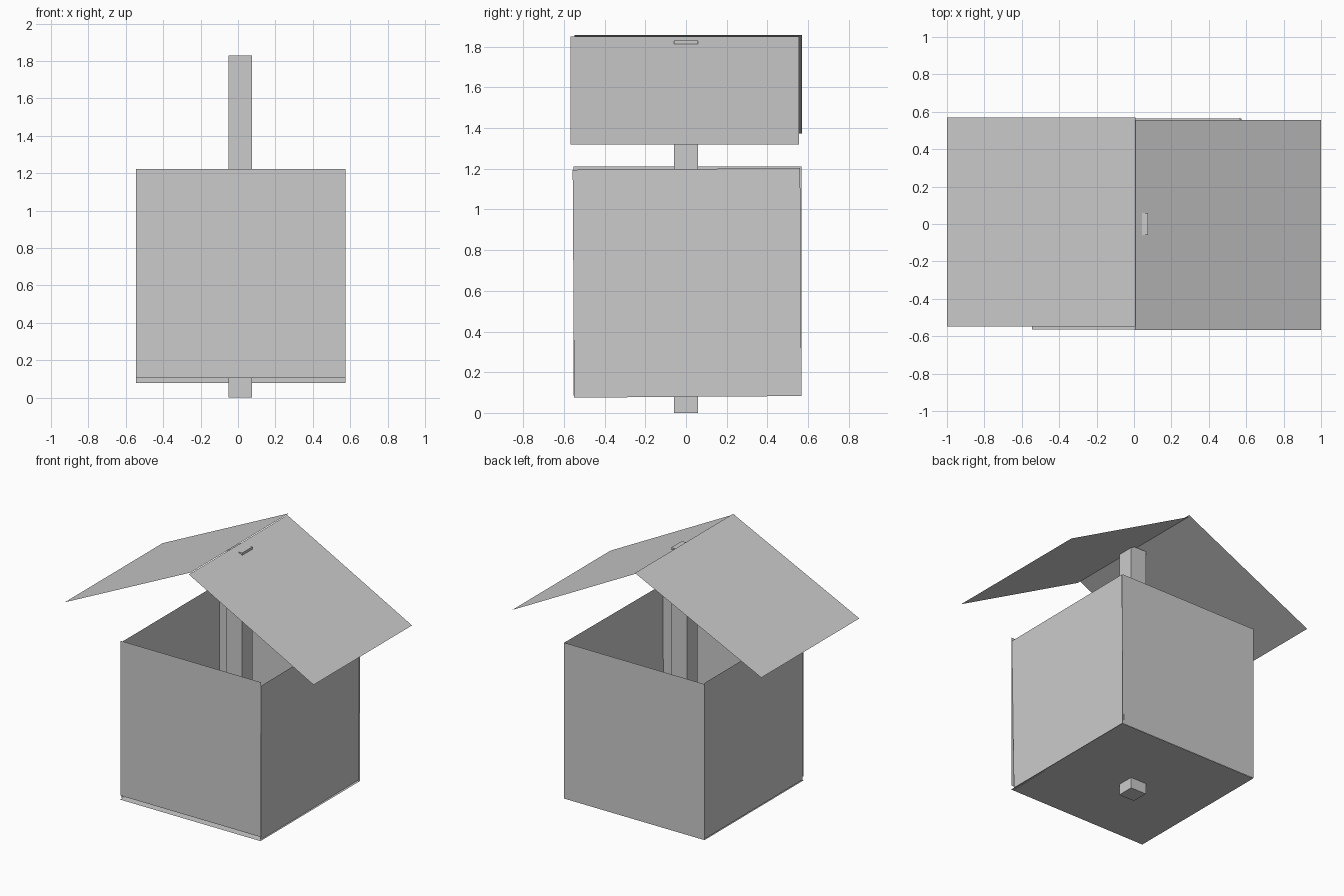
import bpy
from mathutils import Vector

if "Cube" in bpy.data.objects:
    bpy.data.objects.remove(bpy.data.objects["Cube"])


def panel(name, corner, u, v):
    """Thin single-sheet board spanned by two edge vectors."""
    c, u, v = Vector(corner), Vector(u), Vector(v)
    mesh = bpy.data.meshes.new(name)
    mesh.from_pydata([c, c + u, c + u + v, c + v], [], [(0, 1, 2, 3)])
    obj = bpy.data.objects.new(name, mesh)
    bpy.context.collection.objects.link(obj)
    return obj


# Central post running through the house
bpy.ops.mesh.primitive_cube_add(size=1, location=(0.0125, 0, 0.915))
post = bpy.context.object
post.name = "post"
post.scale = (0.125, 0.12, 1.83)

# Floor and four slightly misaligned wall sheets, open at the top
panel("floor", (-0.545, -0.565, 0.078), (1.12, 0, 0), (0, 1.13, 0))
panel("front_wall", (-0.545, -0.56, 0.105), (1.12, 0, 0), (0, 0, 1.117))
panel("back_wall", (0.575, 0.567, 0.078), (-1.12, 0, 0), (0, 0, 1.125))
panel("left_wall", (-0.543, 0.567, 0.085), (0, -1.12, 0), (0, 0, 1.125))
panel("right_wall", (0.563, -0.55, 0.075), (0, 1.118, 0.008), (0.012, -0.007, 1.12))

# Two roof slopes meeting at the ridge
panel("roof_right", (0.005, -0.567, 1.85), (0.995, 0, -0.53), (0, 1.122, 0))
panel("roof_left", (0.008, 0.57, 1.858), (-1.008, 0, -0.485), (0, -1.118, 0))
